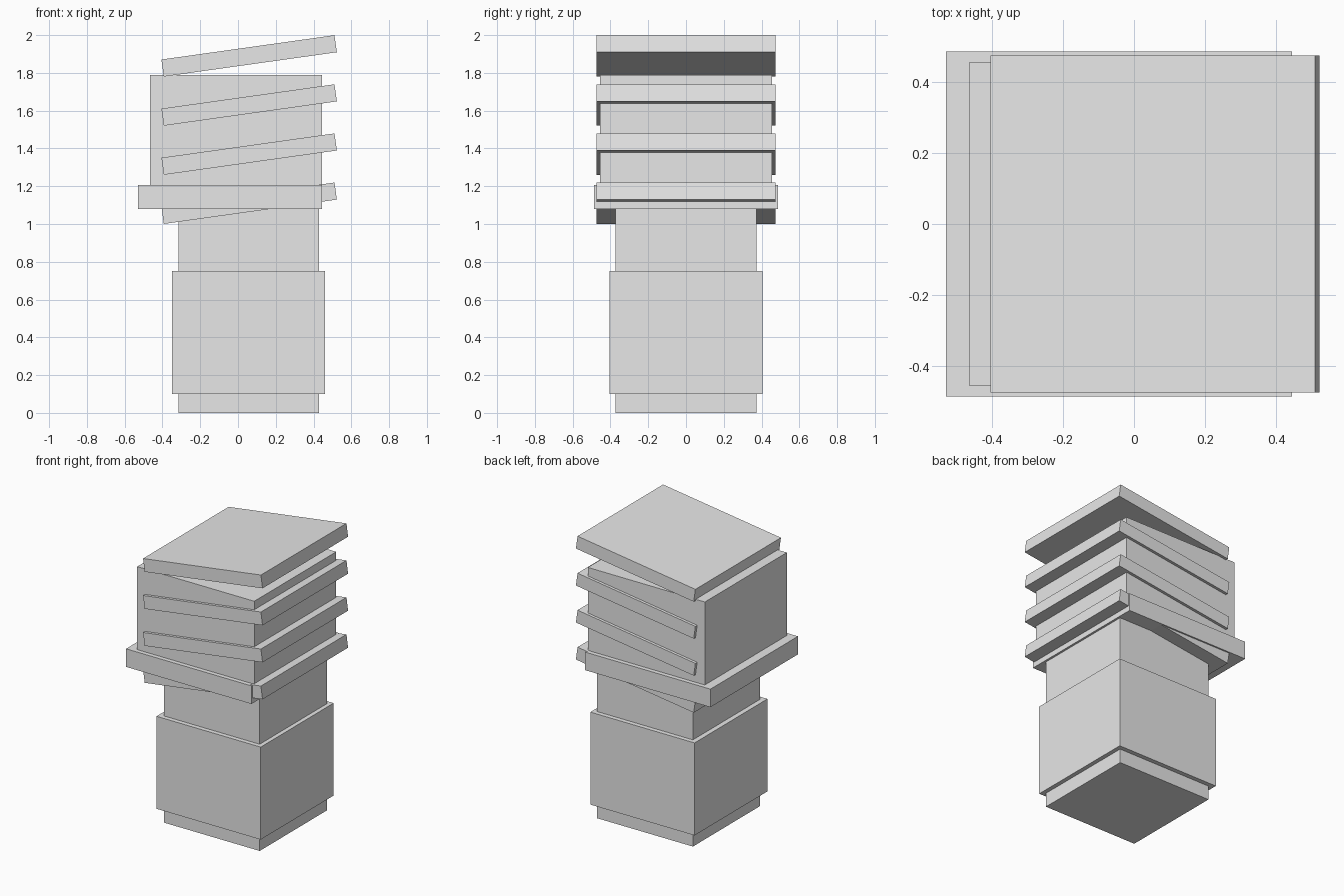
import bpy
import math

if "Cube" in bpy.data.objects:
    bpy.data.objects.remove(bpy.data.objects["Cube"])

grey = bpy.data.materials.new("light_grey")
grey.diffuse_color = (0.8, 0.8, 0.8, 1.0)
grey.use_nodes = True
grey.node_tree.nodes["Principled BSDF"].inputs["Base Color"].default_value = grey.diffuse_color


def box(name, x, y, z, tilt=0.0):
    """Box from (min, max) extents, optionally tilted about its own y axis."""
    spans = (x, y, z)
    bpy.ops.mesh.primitive_cube_add(size=1, location=[(a + b) / 2 for a, b in spans])
    ob = bpy.context.object
    ob.name = name
    ob.scale = [b - a for a, b in spans]
    ob.rotation_euler.y = -math.radians(tilt)
    ob.data.materials.append(grey)
    return ob


# Square core running from the foot up into the collar
box("core_post", (-0.315, 0.43), (-0.373, 0.373), (0.0, 1.15))

# Wider sleeve around the lower core
box("lower_sleeve", (-0.35, 0.46), (-0.405, 0.405), (0.10, 0.75))

# Offset collar and the head block standing on it
box("collar", (-0.53, 0.445), (-0.486, 0.486), (1.08, 1.207))
box("head_block", (-0.465, 0.445), (-0.455, 0.455), (1.10, 1.79))

# Four evenly spaced tilted plates
for i in range(4):
    zc = 1.11 + 0.26 * i
    box(f"tilted_plate_{i + 1}", (0.059 - 0.4625, 0.059 + 0.4625),
        (-0.475, 0.475), (zc - 0.0455, zc + 0.0455), tilt=8)
